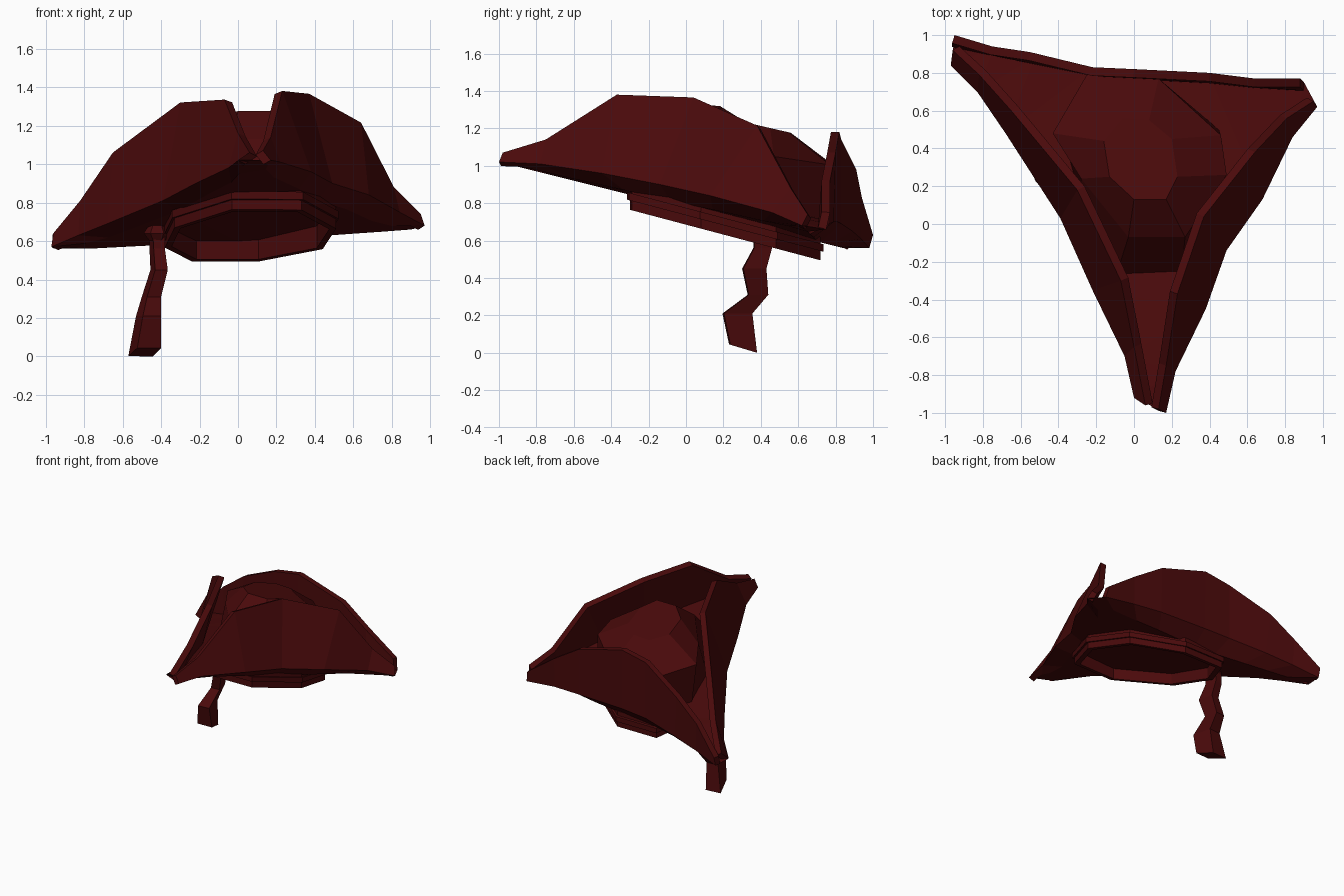
import bpy, bmesh, math

if "Cube" in bpy.data.objects:
    bpy.data.objects.remove(bpy.data.objects["Cube"], do_unlink=True)

# Single dark red felt colour
COLOUR = (0.068, 0.003, 0.0033, 1)
felt = bpy.data.materials.new("dark_red_felt")
felt.use_nodes = True
felt.diffuse_color = COLOUR
bsdf = felt.node_tree.nodes["Principled BSDF"]
bsdf.inputs["Base Color"].default_value = COLOUR
bsdf.inputs["Roughness"].default_value = 0.9


def finish(name, bm, thickness=0):
    """Turn a bmesh into a flat shaded object, optionally thickened inwards."""
    mesh = bpy.data.meshes.new(name)
    bm.to_mesh(mesh)
    bm.free()
    mesh.materials.append(felt)
    obj = bpy.data.objects.new(name, mesh)
    bpy.context.collection.objects.link(obj)
    if thickness:
        mod = obj.modifiers.new("thickness", 'SOLIDIFY')
        mod.thickness = thickness
        mod.offset = -1
    return obj


def row(profile, z, slope=0.0, centre=(0, 0), size=(1, 1)):
    """Place a flat profile on a tilted plane; z is the height at y = 0."""
    pts = [(centre[0] + x * size[0], centre[1] + y * size[1]) for x, y in profile]
    return [(x, y, z + slope * y) for x, y in pts]


def loft(name, rings, cap_start=False, cap_end=False, loop=False):
    bm = bmesh.new()
    rows = [[bm.verts.new(p) for p in r] for r in rings]
    n = len(rows[0])
    pairs = list(zip(rows, rows[1:])) + ([(rows[-1], rows[0])] if loop else [])
    for a, b in pairs:
        for i in range(n):
            j = (i + 1) % n
            bm.faces.new((a[i], a[j], b[j], b[i]))
    if cap_start:
        bm.faces.new(rows[0][::-1])
    if cap_end:
        bm.faces.new(rows[-1])
    bmesh.ops.recalc_face_normals(bm, faces=bm.faces)
    return finish(name, bm)


def flap(name, fold, rim):
    """Upturned side of the brim, from its fold up to its rim."""
    bm = bmesh.new()
    low = [bm.verts.new(p) for p in fold]
    top = [bm.verts.new(p) for p in rim]
    for i in range(len(low) - 1):
        bm.faces.new((low[i], low[i + 1], top[i + 1], top[i]))
    return finish(name, bm, 0.045)


# Fold lines run anticlockwise around the brim
right_fold = [(-.97, .84, .57), (-.83, .70, .63), (-.68, .48, .69), (-.39, .03, .81),
              (-.22, -.35, .90), (-.05, -.70, .98), (0, -.92, 1.02)]
right_rim = [(-.96, .92, .64), (-.82, .79, .81), (-.65, .60, 1.06), (-.30, .18, 1.32),
             (-.07, -.30, 1.335), (0, -.65, 1.16), (.06, -.96, 1.06)]
left_fold = [(.17, -1.0, 1.02), (.22, -.78, 1.01), (.38, -.45, .96), (.49, -.14, .90),
             (.68, .13, .84), (.84, .46, .75), (.97, .62, .68)]
left_rim = [(.13, -.98, 1.07), (.17, -.75, 1.14), (.23, -.37, 1.38), (.37, .04, 1.365),
            (.64, .38, 1.215), (.81, .56, .88), (.95, .65, .74)]
back_fold = [(.90, .75, .66), (.64, .765, .69), (.40, .79, .70), (0, .81, .70),
             (-.22, .83, .69), (-.52, .89, .65), (-.74, .935, .61), (-.95, .98, .56)]
back_rim = [(.88, .77, .75), (.64, .77, .92), (.40, .80, 1.07), (0, .82, 1.18),
            (-.22, .83, 1.14), (-.55, .91, .98), (-.75, .94, .83), (-.95, 1.0, .63)]
flap("right_flap", right_fold, right_rim)
flap("left_flap", left_fold, left_rim)
flap("back_flap", back_fold, back_rim)

# Brim: flat floor between the folds, and an underside that bulges down
bm = bmesh.new()
outline = right_fold + left_fold + back_fold
outer = [bm.verts.new(p) for p in outline]
inner = []
for x, y, z in outline:
    x, y = .03 + (x - .03) * .82, .2 + (y - .2) * .82
    inner.append(bm.verts.new((x, y, .77 - .25 * y + .055 * max(x, 0))))
loops = []
for vs in (outer, inner):
    loops.append([bm.edges.new((vs[i - 1], vs[i])) for i in range(len(vs))])
for i in range(len(outer)):
    bm.faces.new((outer[i], outer[i - 1], inner[i - 1], inner[i]))
for edges, up in zip(loops, (1, -1)):
    bmesh.ops.triangle_fill(bm, use_beauty=True, edges=edges, normal=(0, 0, up))
bmesh.ops.recalc_face_normals(bm, faces=bm.faces)
finish("brim", bm)

# Crown: steep wall, sloping shoulder and small tilted top
BASE = [(.47, .28), (.45, .50), (.14, .74), (-.23, .75),
        (-.38, .47), (-.28, .12), (-.10, -.29), (.25, -.29)]
SHOULDER = [(.49, .26), (.46, .47), (.13, .77), (-.25, .79),
            (-.43, .48), (-.28, .24), (-.03, -.07), (.27, -.07)]
TOP = [(.23, .25), (.20, .45), (.08, .55), (-.06, .56),
       (-.16, .44), (-.13, .25), (0, .13), (.17, .13)]
loft("crown", [row(BASE, .80, -.20), row(SHOULDER, 1.12, -.15),
               row(TOP, 1.305, -.23)], cap_end=True)

# Head band and cord, lopsided octagons under the brim
BAND = [(.05, .51), (-.30, .51), (-.44, .24), (-.39, -.15),
        (-.09, -.51), (.27, -.50), (.45, -.13), (.38, .27)]


def hoop(name, outside, inside, z_top, z_low):
    def at(scale, z):
        return row(BAND, z, -.265, (.06, .21), (scale, scale))
    loft(name, [at(outside, z_top), at(outside, z_low),
                at(inside, z_low), at(inside, z_top)], loop=True)


hoop("head_band", 1.0, .92, .81, .685)
hoop("band_cord", 1.03, .95, .775, .735)

# Knot and hanging sash end
HEXAGON = [(math.cos(i * math.pi / 3), math.sin(i * math.pi / 3)) for i in range(6)]
SKEWED = [(-1, .9), (.5, 1), (1, -.9), (-.45, -1)]
loft("knot", [row(HEXAGON, z, 0, (-.42, .40), size) for z, size in
              ((.60, (.04, .04)), (.64, (.07, .07)), (.69, (.04, .05)))], True, True)
loft("sash_tail", [row(SKEWED, z, slope, (x, y), (rx, ry)) for x, y, rx, ry, z, slope in (
    (-.42, .41, .04, .05, .66, 0),
    (-.42, .41, .04, .05, .56, 0),
    (-.41, .365, .045, .065, .45, 0),
    (-.45, .385, .05, .055, .31, 0),
    (-.465, .275, .065, .08, .21, 0),
    (-.485, .305, .085, .075, .114, -.3),
)], True, True)
